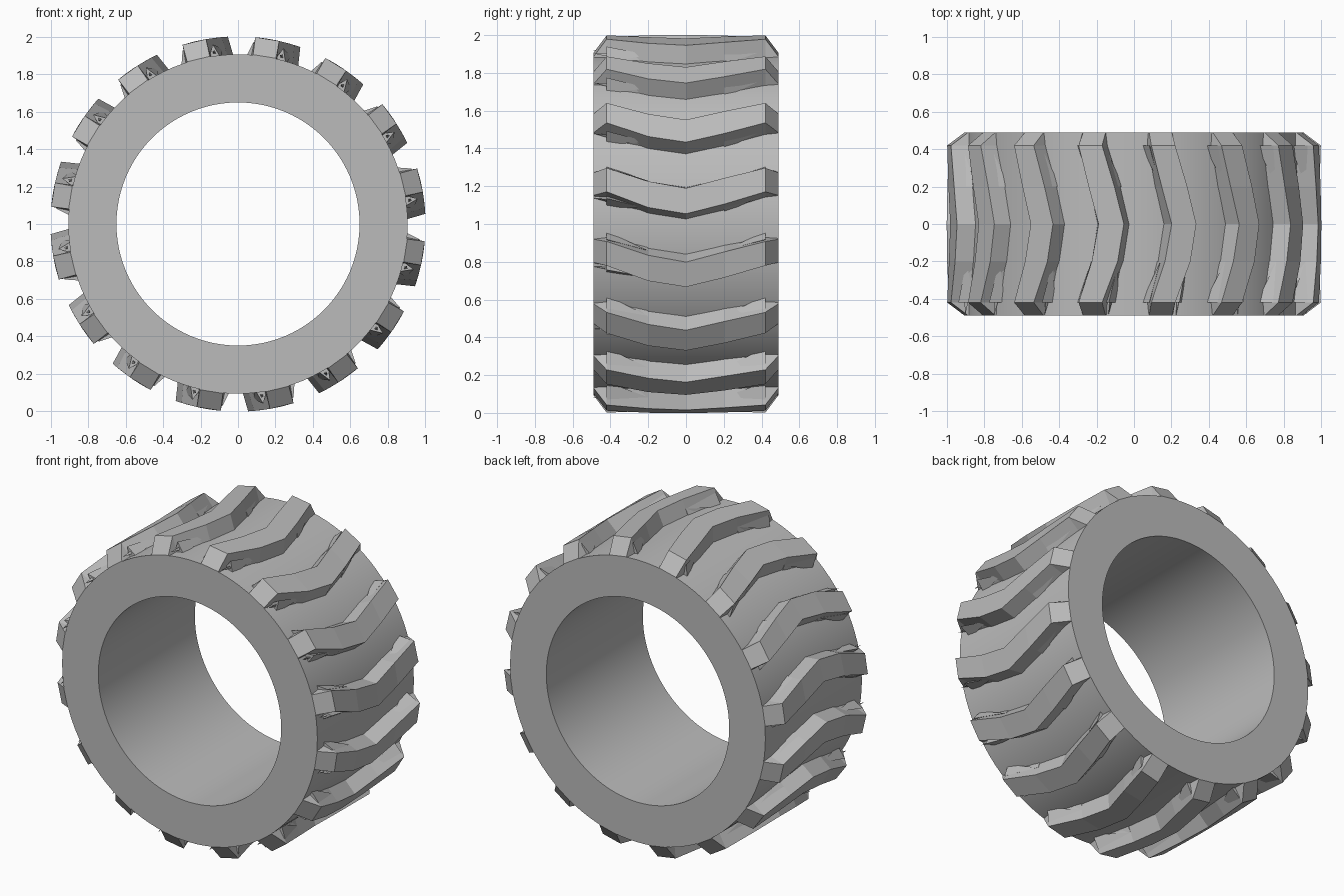
import bpy
import bmesh
from math import radians, sin, cos, pi

cube = bpy.data.objects.get("Cube")
if cube:
    bpy.data.objects.remove(cube, do_unlink=True)

INNER, OUTER, TOP = 0.65, 0.907, 1.003
HALF, SHOULDER, BREAK = 0.49, 0.42, 0.2
LUGS = 16
STEP = 360 / LUGS

grey = bpy.data.materials.new("plain_grey")
grey.use_nodes = True
colour = (0.5, 0.5, 0.5, 1)
grey.diffuse_color = colour
grey.node_tree.nodes["Principled BSDF"].inputs["Base Color"].default_value = colour


def polar(radius, degrees, y):
    a = radians(degrees)
    return radius * cos(a), y, 1 + radius * sin(a)


def loft(bm, rings, closed=False):
    """Skin a list of equal cross-sections, capping the ends of an open run."""
    rows = [[bm.verts.new(p) for p in ring] for ring in rings]
    pairs = list(zip(rows, rows[1:]))
    if closed:
        pairs.append((rows[-1], rows[0]))
    for a, b in pairs:
        for i in range(len(a)):
            j = (i + 1) % len(a)
            bm.faces.new((a[i], a[j], b[j], b[i]))
    if not closed:
        bm.faces.new(rows[0])
        bm.faces.new(rows[-1])


def finish(bm, name, smooth_angle=None):
    bmesh.ops.recalc_face_normals(bm, faces=bm.faces)
    mesh = bpy.data.meshes.new(name)
    bm.to_mesh(mesh)
    bm.free()
    mesh.materials.append(grey)
    obj = bpy.data.objects.new(name, mesh)
    bpy.context.collection.objects.link(obj)
    if smooth_angle:
        bpy.ops.object.select_all(action='DESELECT')
        obj.select_set(True)
        bpy.context.view_layer.objects.active = obj
        bpy.ops.object.shade_smooth_by_angle(angle=radians(smooth_angle))
    return obj


# Tyre body: a rectangular section swept around the axle
bm = bmesh.new()
section = [(INNER, -HALF), (OUTER, -HALF), (OUTER, HALF), (INNER, HALF)]
loft(bm, [[polar(r, 360 * i / 96, y) for r, y in section] for i in range(96)], closed=True)
finish(bm, "tyre_body", 30)

# Chevron lugs: (y, angular shift, top half width, base half width, top radius)
stations = [
    (-HALF, 0, 3.9, 4.4, OUTER + 0.002),
    (-SHOULDER, 0, 3.7, 4.6, TOP),
    (-BREAK, -4.5, 4.0, 5.6, TOP),
    (0, -6.5, 3.9, 5.6, TOP),
    (BREAK, -3.5, 4.0, 5.6, TOP),
    (SHOULDER, 0, 3.7, 4.6, TOP),
    (HALF, 0, 3.9, 4.4, OUTER + 0.002),
]
bm = bmesh.new()
for k in range(LUGS):
    mid = 103.5 + k * STEP
    loft(bm, [[polar(INNER + 0.24, mid + s - base, y), polar(top, mid + s - w, y),
               polar(top, mid + s + w, y), polar(INNER + 0.24, mid + s + base, y)]
              for y, s, w, base, top in stations])
finish(bm, "chevron_lugs")


# Tread slivers: thin ridges that taper from a wide end to a point
def sliver(bm, wide, point, y0, y1, width, height):
    low = INNER + 0.24
    base = [bm.verts.new(polar(low, wide - width, y0)),
            bm.verts.new(polar(height, wide, y0)),
            bm.verts.new(polar(low, wide + width, y0))]
    tip = bm.verts.new(polar(height - 0.03, point, y1))
    bm.faces.new(base)
    for i in range(3):
        bm.faces.new((base[i], base[(i + 1) % 3], tip))


bm = bmesh.new()
for k in range(LUGS):
    mid = 103.5 + k * STEP
    for side in (-1, 1):
        # leading flank, points reaching the chevron bend
        sliver(bm, mid + 4.2, mid + 0.5, side * SHOULDER, side * BREAK, 2.2, 0.975)
        sliver(bm, mid - 0.5, mid + 3.5, side * BREAK, side * SHOULDER, 2.0, 0.985)
        # trailing flank, points reaching the shoulder
        sliver(bm, mid - 7.5, mid - 4.0, side * BREAK, side * SHOULDER, 2.2, 0.975)
    sliver(bm, mid - 5.5, mid - 8.5, -SHOULDER, -BREAK, 2.2, 0.97)
    sliver(bm, mid - 8.0, mid - 5.0, -BREAK, -HALF, 1.8, 0.96)
finish(bm, "tread_slivers")
